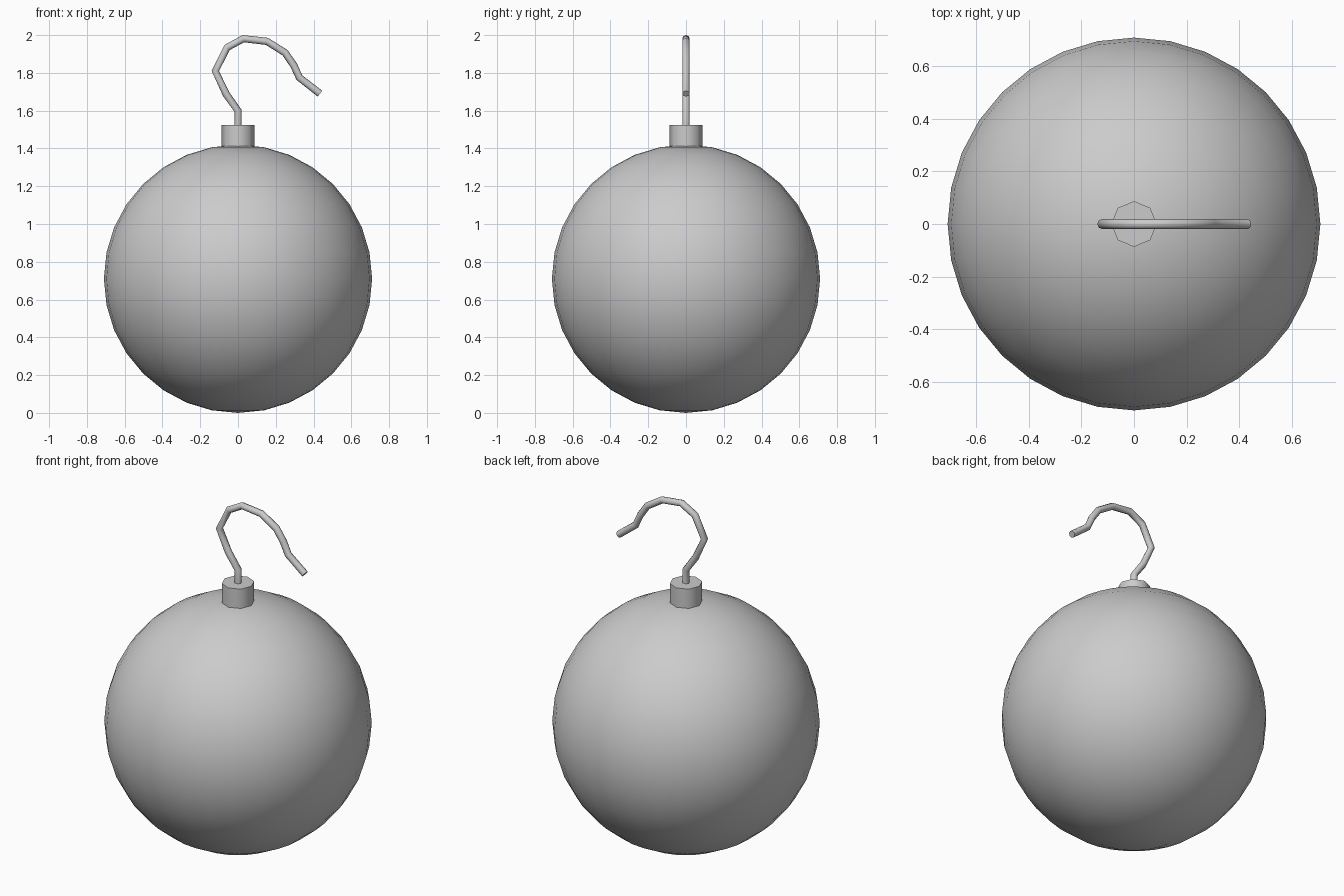
import bpy
import math

if "Cube" in bpy.data.objects:
    bpy.data.objects.remove(bpy.data.objects["Cube"])

R = 0.71


def smooth(obj, name, angle=40):
    obj.name = name
    bpy.ops.object.select_all(action='DESELECT')
    obj.select_set(True)
    bpy.context.view_layer.objects.active = obj
    bpy.ops.object.shade_smooth_by_angle(angle=math.radians(angle))


# Round bauble body
bpy.ops.mesh.primitive_uv_sphere_add(segments=32, ring_count=16, radius=R, location=(0, 0, R))
smooth(bpy.context.object, "ball")

# Eight-sided cap sunk into the top of the ball
bottom, top = 1.36, 1.525
bpy.ops.mesh.primitive_cylinder_add(vertices=8, radius=0.087, depth=top - bottom,
                                    location=(0, 0, (top + bottom) / 2))
smooth(bpy.context.object, "cap", 50)

# Bent wire hook swept along a path in the xz plane
path = [(0, 1.50), (0, 1.60), (-0.063, 1.688), (-0.12, 1.81), (-0.058, 1.934),
        (0.028, 1.981), (0.153, 1.967), (0.249, 1.907), (0.296, 1.839),
        (0.325, 1.775), (0.434, 1.69)]
curve = bpy.data.curves.new("hook", 'CURVE')
curve.dimensions = '3D'
curve.bevel_depth = 0.0195
curve.bevel_resolution = 2
curve.use_fill_caps = True
spline = curve.splines.new('POLY')
spline.points.add(len(path) - 1)
for point, (x, z) in zip(spline.points, path):
    point.co = (x, 0, z, 1)
hook = bpy.data.objects.new("hook", curve)
bpy.context.collection.objects.link(hook)
bpy.ops.object.select_all(action='DESELECT')
hook.select_set(True)
bpy.context.view_layer.objects.active = hook
bpy.ops.object.convert(target='MESH')
smooth(bpy.context.object, "hook", 60)
